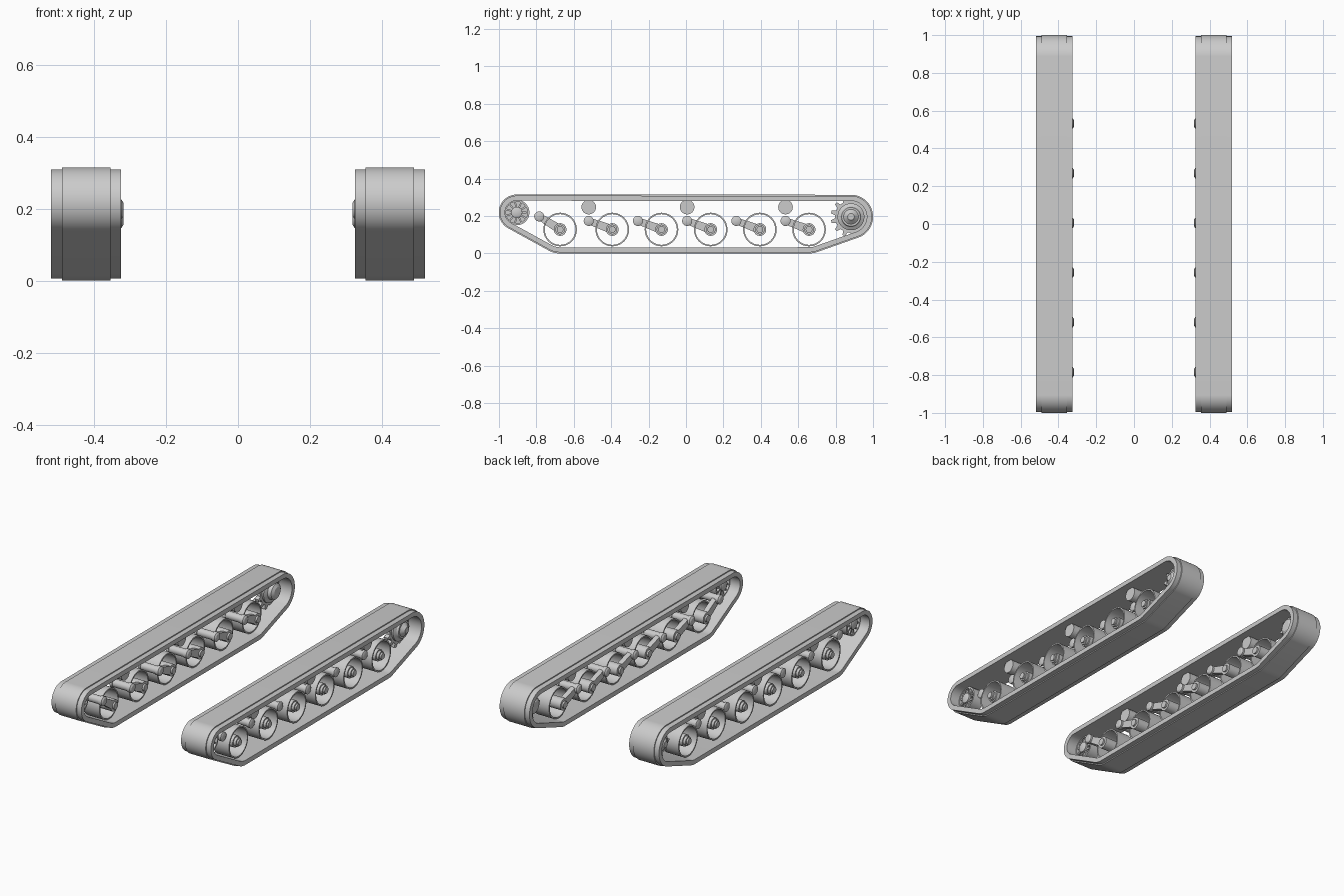
import bpy, bmesh
from math import sin, cos, pi, radians

cube = bpy.data.objects.get("Cube")
if cube:
    bpy.data.objects.remove(cube)

grey = bpy.data.materials.new("light grey")
grey.use_nodes = True
COLOUR = (0.6, 0.6, 0.6, 1)
grey.diffuse_color = COLOUR
grey.node_tree.nodes["Principled BSDF"].inputs["Base Color"].default_value = COLOUR


def finish(name, bm):
    """Turn a bmesh into a smooth-edged object mirrored to both sides."""
    bmesh.ops.remove_doubles(bm, verts=bm.verts, dist=1e-5)
    bmesh.ops.recalc_face_normals(bm, faces=bm.faces)
    mesh = bpy.data.meshes.new(name)
    bm.to_mesh(mesh)
    bm.free()
    mesh.materials.append(grey)
    ob = bpy.data.objects.new(name, mesh)
    bpy.context.collection.objects.link(ob)
    bpy.ops.object.select_all(action='DESELECT')
    ob.select_set(True)
    bpy.context.view_layer.objects.active = ob
    bpy.ops.object.shade_smooth_by_angle(angle=radians(30))
    ob.modifiers.new("both_sides", 'MIRROR').use_axis[0] = True
    return ob


def hull_loop(circles, n, inset=0.0):
    """Outline wrapped around (y, z, radius) circles."""
    loop = []
    for i in range(n):
        a = 2 * pi * i / n
        c, s = cos(a), sin(a)
        y, z, r = max(circles, key=lambda k: k[0] * c + k[1] * s + k[2])
        loop.append((y + (r - inset) * c, z + (r - inset) * s))
    return loop


def bridge(bm, rows, closed=False):
    n = len(rows[0])
    pairs = list(zip(rows, rows[1:])) + ([(rows[-1], rows[0])] if closed else [])
    for a, b in pairs:
        for i in range(n):
            j = (i + 1) % n
            bm.faces.new((a[i], a[j], b[j], b[i]))


def prism(bm, loop, x0, x1):
    rows = [[bm.verts.new((x, y, z)) for y, z in loop] for x in (x0, x1)]
    bridge(bm, rows)
    for row in rows:
        bm.faces.new(row)


def lathe(bm, profile, y, z, n=32, closed=False):
    """Spin (x, radius) points about an axis along x; cap open profiles."""
    rows = [[bm.verts.new((x, y + r * cos(2 * pi * i / n), z + r * sin(2 * pi * i / n)))
             for i in range(n)] for x, r in profile]
    bridge(bm, rows, closed)
    if not closed:
        bm.faces.new(rows[0])
        bm.faces.new(rows[-1])


IDLER = (-0.905, 0.219, 0.096)
SPROCKET = (0.882, 0.196, 0.118)
WHEEL_Z = 0.128
WHEELS = [-0.673] + [-0.394 + 0.263 * i for i in range(5)]
PIVOTS = [(-0.785, 0.198)] + [(-0.52 + 0.263 * i, 0.174) for i in range(5)]

# Track belt: stepped cross-section swept around the running gear
path = [IDLER, SPROCKET, (WHEELS[0], WHEEL_Z, WHEEL_Z), (WHEELS[-1], WHEEL_Z, WHEEL_Z)]
section = [(0.325, 0.033), (0.325, 0.006), (0.355, 0.006), (0.355, 0),
           (0.49, 0), (0.49, 0.006), (0.52, 0.006), (0.52, 0.033)]
bm = bmesh.new()
bridge(bm, [[bm.verts.new((x, y, z)) for y, z in hull_loop(path, 96, d)]
            for x, d in section], closed=True)
finish("track_belt", bm)

# Road wheels: open rims, stepped hubs, swing arms and pivot tubes
for i, (wy, (py, pz)) in enumerate(zip(WHEELS, PIVOTS), 1):
    bm = bmesh.new()
    lathe(bm, [(0.37, 0.09), (0.475, 0.09), (0.475, 0.082), (0.37, 0.082)],
          wy, WHEEL_Z, closed=True)
    finish(f"road_wheel_rim_{i}", bm)

    bm = bmesh.new()
    lathe(bm, [(0.325, 0.02), (0.335, 0.02), (0.335, 0.034), (0.46, 0.034),
               (0.46, 0.026), (0.475, 0.026), (0.475, 0.018), (0.485, 0.018)],
          wy, WHEEL_Z, 24)
    finish(f"road_wheel_hub_{i}", bm)

    bm = bmesh.new()
    prism(bm, hull_loop([(wy, WHEEL_Z, 0.024), (py, pz, 0.018)], 24), 0.335, 0.365)
    finish(f"swing_arm_{i}", bm)

    bm = bmesh.new()
    lathe(bm, [(0.318, 0.018), (0.324, 0.027), (0.345, 0.027), (0.345, 0.023),
               (0.44, 0.023), (0.44, 0.027), (0.455, 0.027), (0.46, 0.018)], py, pz, 20)
    finish(f"arm_pivot_{i}", bm)

# Return rollers under the top run
for i in range(3):
    bm = bmesh.new()
    lathe(bm, [(0.37, 0.039), (0.475, 0.039)], -0.52 + 0.526 * i, 0.248)
    finish(f"return_roller_{i + 1}", bm)

# Ribbed idler at the front
y, z, _ = IDLER
bm = bmesh.new()
lathe(bm, [(0.39, 0.058), (0.39, 0.068), (0.46, 0.068), (0.46, 0.058)], y, z, closed=True)
lathe(bm, [(0.41, 0.06), (0.44, 0.06)], y, z)
lathe(bm, [(0.38, 0.02), (0.385, 0.03), (0.465, 0.03), (0.47, 0.02)], y, z, 24)
for k in range(11):
    a = 2 * pi * k / 11
    ends = [(y + r * cos(a), z + r * sin(a), 0.005) for r in (0.028, 0.06)]
    prism(bm, hull_loop(ends, 8), 0.395, 0.455)
finish("idler_wheel", bm)

# Toothed drive sprocket at the rear with a stepped hub
y, z, _ = SPROCKET
bm = bmesh.new()
teeth = 13
loop = []
for k in range(teeth):
    for step, r in ((-0.3, 0.086), (-0.14, 0.108), (0.14, 0.108), (0.3, 0.086)):
        a = 2 * pi * (k + step) / teeth
        loop.append((y + r * cos(a), z + r * sin(a)))
prism(bm, loop, 0.41, 0.435)
finish("sprocket_teeth", bm)
bm = bmesh.new()
lathe(bm, [(0.36, 0.028), (0.37, 0.045), (0.39, 0.05), (0.40, 0.072), (0.445, 0.072),
           (0.455, 0.055), (0.465, 0.05), (0.465, 0.04), (0.475, 0.028), (0.485, 0.018)], y, z)
finish("sprocket_hub", bm)
